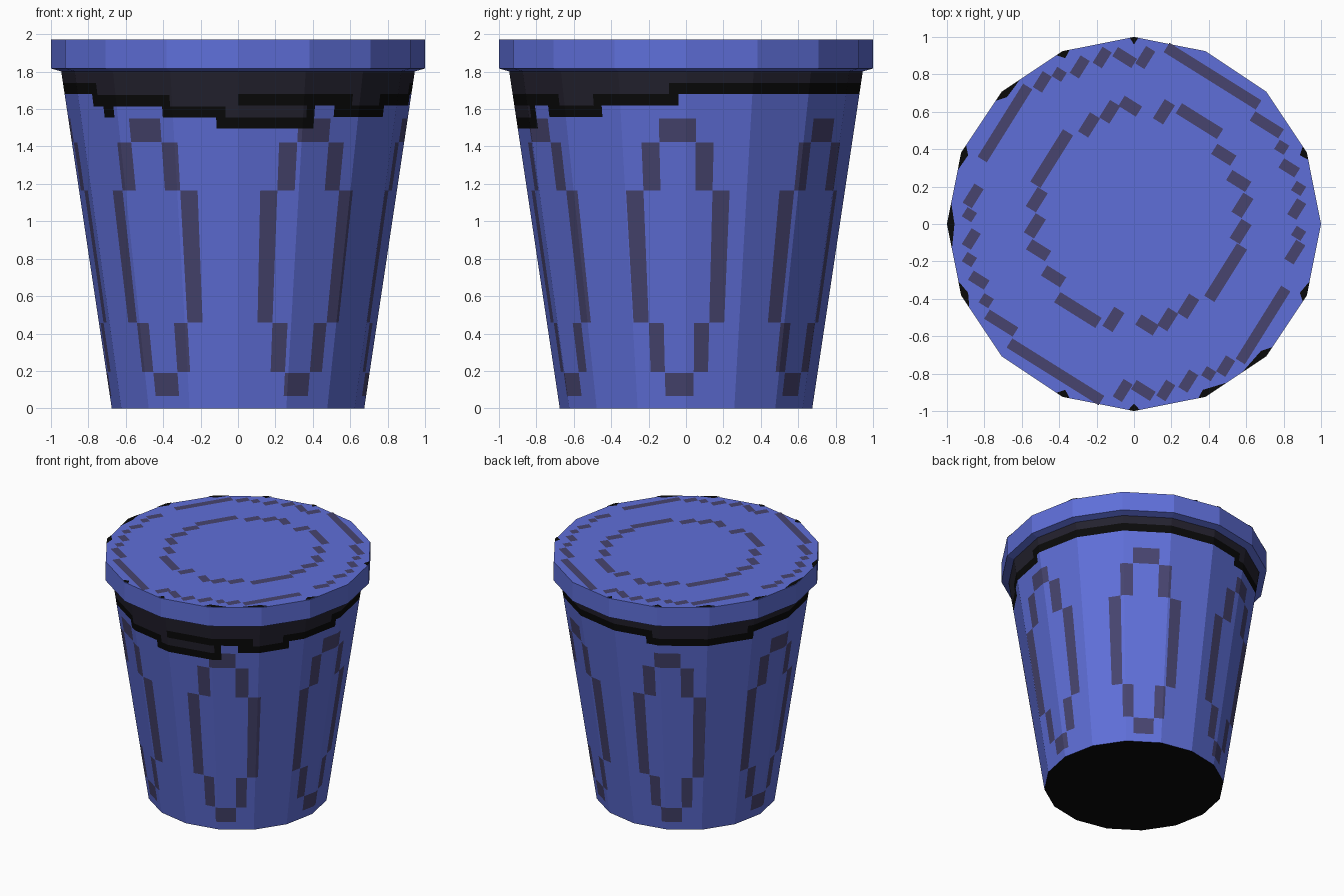
import bpy, bmesh, math
from mathutils import Vector, Matrix

if "Cube" in bpy.data.objects:
    bpy.data.objects.remove(bpy.data.objects["Cube"])

SIDES = 16
STEP = 360 / SIDES


def material(name, hex_code):
    def lin(c):
        c /= 255
        return c / 12.92 if c <= 0.04045 else ((c + 0.055) / 1.055) ** 2.4
    m = bpy.data.materials.new(name)
    m.diffuse_color = (*[lin(int(hex_code[i:i + 2], 16)) for i in (0, 2, 4)], 1)
    m.use_nodes = True
    m.node_tree.nodes["Principled BSDF"].inputs["Base Color"].default_value = m.diffuse_color
    return m


BLUE, LINE, SHADE, BLACK = range(4)
MATS = [material("bin blue", "5F6FD9"), material("dull violet lines", "47446F"),
        material("dark band", "24222F"), material("outline black", "0A0A0A")]


def make_object(name, bm):
    bm.normal_update()
    mesh = bpy.data.meshes.new(name)
    bm.to_mesh(mesh)
    bm.free()
    for m in MATS:
        mesh.materials.append(m)
    ob = bpy.data.objects.new(name, mesh)
    bpy.context.collection.objects.link(ob)
    return ob


def on_polygon(deg, r):
    """Point of the 16-sided outline at an angle counted from the front."""
    a = math.radians(deg - 90)
    off = math.radians(deg % STEP - STEP / 2)
    rad = r * math.cos(math.radians(STEP / 2)) / math.cos(off)
    return rad * math.cos(a), rad * math.sin(a)


# --- Paint plan for the body: (angle0, angle1, z0, z1, colour), later wins
paint = []
PX = 6.4
for c in (-154, -93, -34.2, 27.4, 87, 146):          # six stepped ovals
    for i0, i1, z0, z1 in ((-1, 1, 1.425, 1.55), (-1, 1, 0.065, 0.19)):
        paint.append((c + i0 * PX, c + i1 * PX, z0, z1, LINE))
    for s in (-1, 1):
        for i, z0, z1 in ((1, 1.165, 1.42), (2, 0.46, 1.165), (1, 0.195, 0.455)):
            a, b = sorted((c + s * i * PX, c + s * (i + 1) * PX))
            paint.append((a, b, z0, z1, LINE))

# stepped dark band under the lid, with its black outline
band = [(-180, 1.68), (-164, 1.62), (-112, 1.68), (-59, 1.615), (-26.6, 1.555),
        (-7.5, 1.495), (27, 1.62), (35, 1.558), (60, 1.62), (87.5, 1.68), (180, 1.68)]
TH = 0.06
for (a, z), (b, _) in zip(band, band[1:]):
    paint.append((a, b, z, 1.8, SHADE))
for (a, z), (b, _) in zip(band, band[1:]):
    paint.append((a, b, z, z + TH, BLACK))
for (_, z0), (a, z1) in zip(band, band[1:]):         # joints of the steps
    if z0 != z1:
        lo, hi = min(z0, z1), max(z0, z1)
        e0, e1 = (a - 3.2, a) if z0 < z1 else (a, a + 3.2)
        paint.append((e0, e1, lo, hi + TH, BLACK))
paint += [(-53, -47, 1.555, 1.62, BLACK), (0, 42, 1.62, 1.68, BLACK)]

# --- Body: tapered 16-sided bucket cut into cells along the paint edges
cols = {round(-180 + i * STEP, 3) for i in range(SIDES)}
rows = {0.0, 1.8}
for a, b, z0, z1, _ in paint:
    cols |= {round(a, 3), round(b, 3)}
    rows |= {round(z0, 3), round(z1, 3)}
cols = sorted(c for c in cols if -180 <= c < 180)
rows = sorted(rows)
bm = bmesh.new()
grid = [[bm.verts.new((*on_polygon(c, 0.675 + 0.15 * z), z)) for c in cols] for z in rows]
n = len(cols)
for j in range(len(rows) - 1):
    zc = (rows[j] + rows[j + 1]) / 2
    for i in range(n):
        k = (i + 1) % n
        ac = (cols[i] + (cols[k] if k else 180)) / 2
        f = bm.faces.new((grid[j][i], grid[j][k], grid[j + 1][k], grid[j + 1][i]))
        for a, b, z0, z1, col in paint:
            if a < ac < b and z0 < zc < z1:
                f.material_index = col
base = bm.faces.new(grid[0][::-1])
base.material_index = BLACK
make_object("bin_body", bm)

# --- Lid: flat disc with a sloped underside
LID_TOP = 1.973
bm = bmesh.new()
rings = [[bm.verts.new((*on_polygon(i * STEP, r), z)) for i in range(SIDES)]
         for r, z in ((0.94, 1.8), (1.0, 1.817), (1.0, LID_TOP))]
for lo, hi in zip(rings, rings[1:]):
    for i in range(SIDES):
        k = (i + 1) % SIDES
        bm.faces.new((lo[i], lo[k], hi[k], hi[i]))
bm.faces.new(rings[-1])
bm.faces.new(rings[0][::-1])
make_object("lid", bm)

# --- Painted dashes on the lid: (x, y, length, turned), on a tilted pixel grid
PLATE_Z = LID_TOP + 0.004
TILT = math.radians(-32)
outer = [(0.42, 0.79, 0.58, 0), (0.06, 0.89, 0.11, 1), (-0.05, 0.89, 0.12, 0),
         (-0.17, 0.89, 0.10, 1), (-0.29, 0.84, 0.11, 1), (-0.40, 0.80, 0.06, 0),
         (-0.49, 0.76, 0.10, 1), (-0.69, 0.54, 0.46, 1), (0.71, 0.53, 0.18, 0),
         (0.79, 0.41, 0.06, 0), (0.83, 0.30, 0.10, 0), (0.88, 0.19, 0.06, 0),
         (0.87, 0.08, 0.10, 1), (0.88, -0.05, 0.06, 0), (0.86, -0.15, 0.12, 1)]
inner = [(-0.44, 0.35, 0.33, 1), (-0.24, 0.53, 0.12, 1), (-0.13, 0.60, 0.11, 1),
         (-0.02, 0.63, 0.11, 0), (0.16, 0.60, 0.12, 1), (0.35, 0.55, 0.26, 0),
         (0.48, 0.37, 0.12, 0), (0.56, 0.23, 0.12, 0), (0.58, 0.10, 0.12, 1),
         (0.57, -0.04, 0.12, 1)]
bm = bmesh.new()
for dashes, mid, width in ((outer, Vector((0, 0)), 0.058), (inner, Vector((0.025, 0.045)), 0.064)):
    for x, y, length, turned in dashes:
        rot = Matrix.Rotation(TILT + turned * math.pi / 2, 2)
        for s in (1, -1):                            # half turn repeats the list
            c = mid + s * (Vector((x, y)) - mid)
            pts = [c + rot @ Vector((u * length / 2, v * width / 2))
                   for u, v in ((-1, -1), (1, -1), (1, 1), (-1, 1))]
            bm.faces.new([bm.verts.new((*p, PLATE_Z)) for p in pts]).material_index = LINE
make_object("lid_rings", bm)

# --- Black chips at the lid corners (corner number counted from the front)
bm = bmesh.new()
for i, t0, t1 in ((0, .08, .08), (1, .1, .35), (2, .4, .15), (3, .1, .2), (5, .1, .1),
                  (8, .06, .06), (9, .1, .1), (10, .3, .15), (11, .12, .25),
                  (12, .3, .35), (13, .2, .2), (15, .1, .1)):
    v, p, q = (Vector(on_polygon(k * STEP, 1.0)) for k in (i, i - 1, i + 1))
    pts = (v, v.lerp(q, t1), v * 0.96, v.lerp(p, t0))
    bm.faces.new([bm.verts.new((*w, PLATE_Z)) for w in pts]).material_index = BLACK
make_object("lid_chips", bm)
